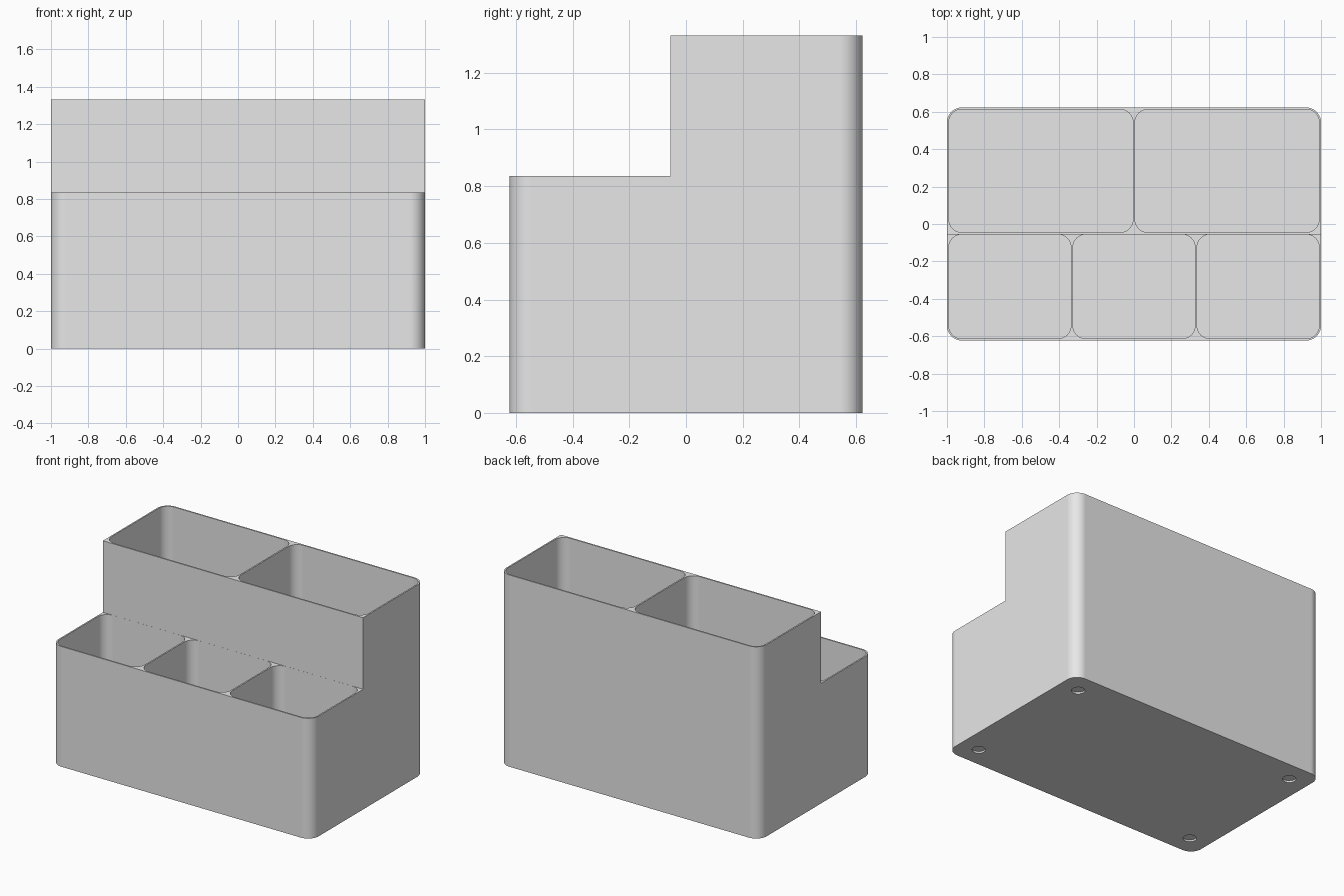
import bpy, bmesh, math

if "Cube" in bpy.data.objects:
    bpy.data.objects.remove(bpy.data.objects["Cube"])

W, Y0, Y1 = 1.0, -0.623, 0.623      # half width, front and back
H_LOW, H_HIGH = 0.835, 1.332        # front and back rim heights
STEP_Y = -0.055
WALL, FLOOR = 0.01, 0.025

grey = bpy.data.materials.new("light grey plastic")
grey.diffuse_color = (0.8, 0.8, 0.8, 1)
grey.use_nodes = True
grey.node_tree.nodes["Principled BSDF"].inputs["Base Color"].default_value = grey.diffuse_color


def prism(name, outline, z0, z1):
    """Extrude a closed 2D outline between two heights."""
    bm = bmesh.new()
    face = bm.faces.new([bm.verts.new((x, y, z0)) for x, y in outline])
    top = bmesh.ops.extrude_face_region(bm, geom=[face])["geom"]
    bmesh.ops.translate(bm, vec=(0, 0, z1 - z0),
                        verts=[v for v in top if isinstance(v, bmesh.types.BMVert)])
    bmesh.ops.recalc_face_normals(bm, faces=bm.faces)
    mesh = bpy.data.meshes.new(name)
    bm.to_mesh(mesh)
    bm.free()
    obj = bpy.data.objects.new(name, mesh)
    bpy.context.collection.objects.link(obj)
    mesh.materials.append(grey)
    return obj


def rounded(x0, x1, y0, y1, r, n=12):
    """Rectangle outline with rounded corners."""
    points = []
    centres = [(x1 - r, y1 - r), (x0 + r, y1 - r), (x0 + r, y0 + r), (x1 - r, y0 + r)]
    for q, (cx, cy) in enumerate(centres):
        for i in range(n + 1):
            a = math.pi / 2 * (q + i / n)
            points.append((cx + r * math.cos(a), cy + r * math.sin(a)))
    return points


def circle(cx, cy, r, n=32):
    return [(cx + r * math.cos(math.tau * i / n), cy + r * math.sin(math.tau * i / n))
            for i in range(n)]


# Outer body
body = prism("organizer_body", rounded(-W, W, Y0, Y1, 0.08), 0, H_HIGH)

# Step that lowers the front half
cutters = [prism("step_cutter", [(-1.2, -1), (1.2, -1), (1.2, STEP_Y), (-1.2, STEP_Y)],
                 H_LOW, 1.6)]


def pocket_row(name, count, y0, y1, top):
    """Equal pockets side by side with thin dividers."""
    width = (2 * W - WALL * (count + 1)) / count
    for i in range(count):
        x = -W + WALL + i * (width + WALL)
        cutters.append(prism(f"{name}_{i + 1}_cutter",
                             rounded(x, x + width, y0, y1, 0.07), FLOOR, top))


# Three low front pockets, two tall back pockets
pocket_row("front_pocket", 3, Y0 + WALL, STEP_Y - 0.0005, H_LOW + 0.1)
pocket_row("back_pocket", 2, STEP_Y + WALL, Y1 - WALL, H_HIGH + 0.1)

# Round foot recesses under the corners
for sx in (-1, 1):
    for sy in (-1, 1):
        cutters.append(prism("foot_recess_cutter",
                             circle(sx * (W - 0.14), sy * (Y1 - 0.14), 0.042), -0.1, 0.012))

# Cut everything out of the body
bpy.context.view_layer.objects.active = body
for c in cutters:
    mod = body.modifiers.new(c.name, "BOOLEAN")
    mod.operation, mod.solver, mod.object = "DIFFERENCE", "EXACT", c
    bpy.ops.object.modifier_apply(modifier=mod.name)
for c in cutters:
    bpy.data.objects.remove(c)

# Smooth rounded corners, crisp rims
bpy.ops.object.select_all(action="DESELECT")
body.select_set(True)
bpy.ops.object.shade_smooth_by_angle(angle=math.radians(30))
body.modifiers.new("flat_walls", "WEIGHTED_NORMAL").keep_sharp = True
